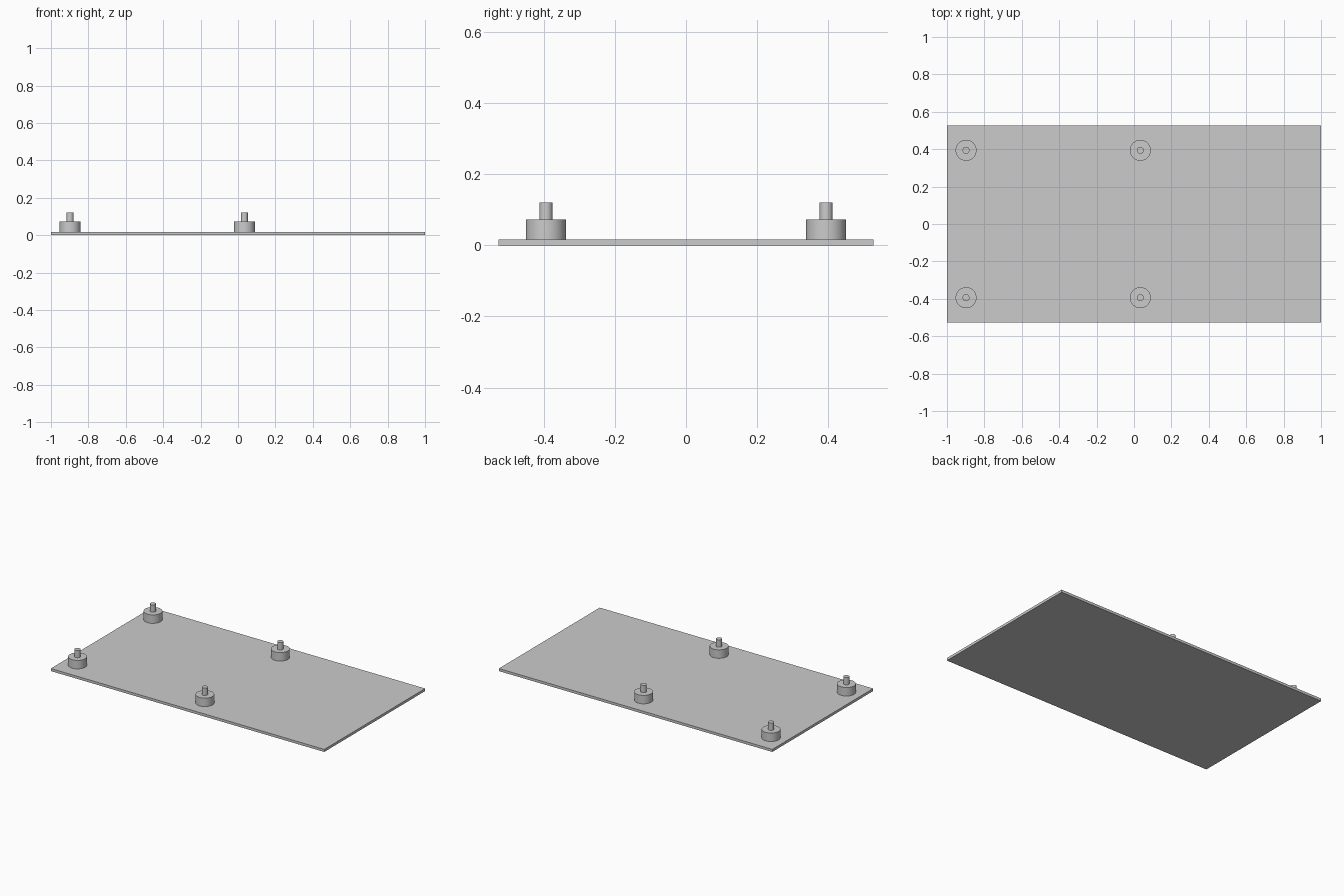
import bpy
import math

cube = bpy.data.objects.get("Cube")
if cube:
    bpy.data.objects.remove(cube, do_unlink=True)

# Single grey material
grey = bpy.data.materials.new("light_grey")
grey.use_nodes = True
color = (0.6, 0.6, 0.6, 1)
grey.diffuse_color = color
grey.node_tree.nodes["Principled BSDF"].inputs["Base Color"].default_value = color

PLATE_TOP, BOSS_TOP, PIN_TOP = 0.017, 0.073, 0.121


def finish(name):
    obj = bpy.context.object
    obj.name = name
    obj.data.materials.append(grey)
    return obj


def cylinder(name, x, y, radius, bottom, top):
    bpy.ops.mesh.primitive_cylinder_add(
        vertices=48, radius=radius, depth=top - bottom,
        location=(x, y, (bottom + top) / 2))
    finish(name)
    bpy.ops.object.shade_smooth_by_angle(angle=math.radians(30))


# Thin base plate
bpy.ops.mesh.primitive_cube_add(size=1, location=(0, 0, PLATE_TOP / 2))
plate = finish("base_plate")
plate.scale = (2, 1.054, PLATE_TOP)

# Four standoffs, each a wide boss with a locating pin
for x, column in ((-0.898, "right"), (0.034, "middle")):
    for y, row in ((-0.394, "front"), (0.394, "back")):
        cylinder(f"{row}_{column}_boss", x, y, 0.056, PLATE_TOP, BOSS_TOP)
        cylinder(f"{row}_{column}_pin", x, y, 0.0185, BOSS_TOP, PIN_TOP)
